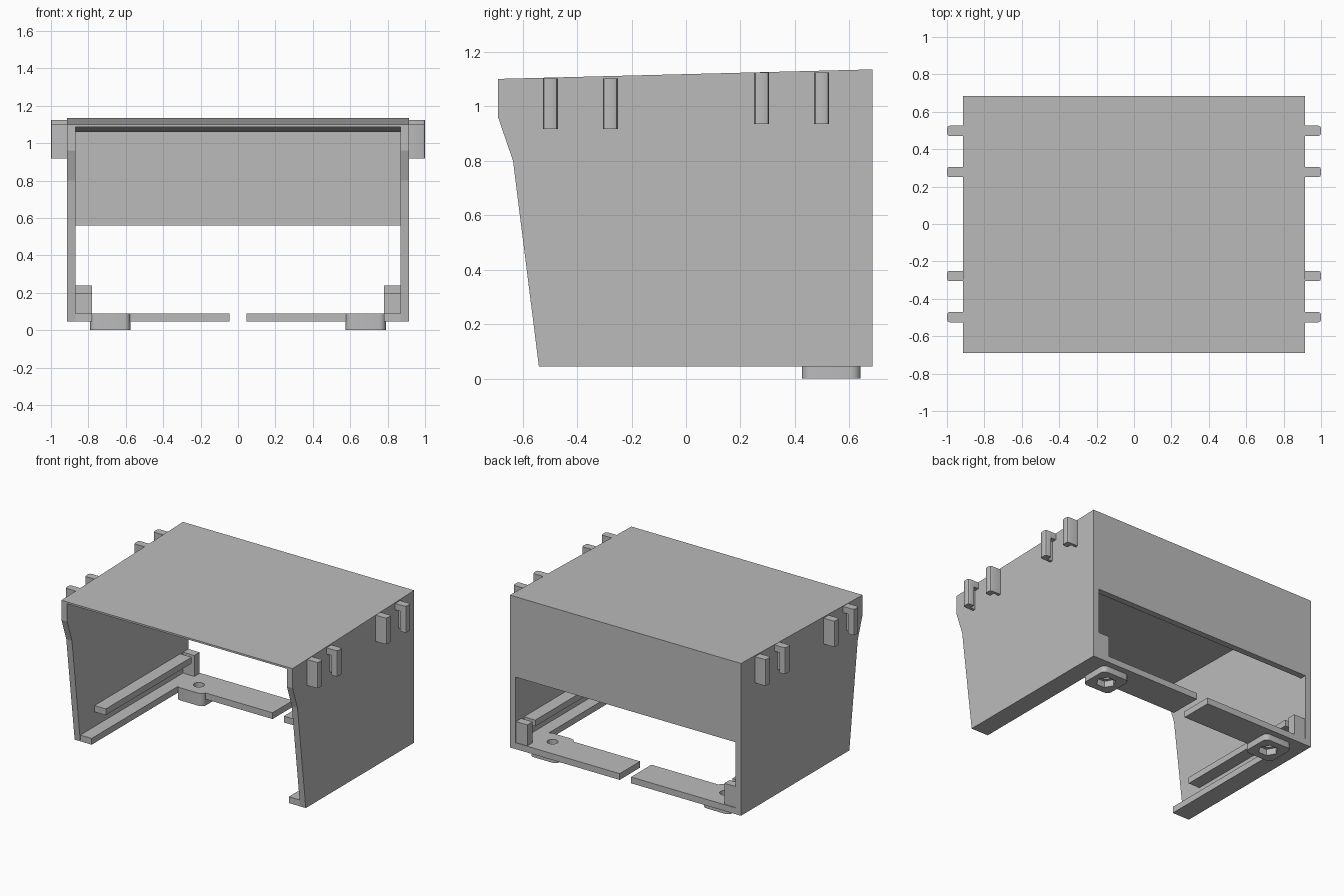
import bpy, bmesh, math
from mathutils import Vector

cube = bpy.data.objects.get("Cube")
if cube:
    bpy.data.objects.remove(cube, do_unlink=True)

grey = bpy.data.materials.new("plain grey")
grey.use_nodes = True
grey.diffuse_color = (0.5, 0.5, 0.5, 1)
grey.node_tree.nodes["Principled BSDF"].inputs["Base Color"].default_value = (0.5, 0.5, 0.5, 1)


def prism(name, profile, axis, lo, hi):
    """Extrude a flat outline along one axis; the outline uses the other two axes in order."""
    bm = bmesh.new()
    verts = []
    for point in profile:
        co = list(point)
        co.insert("xyz".index(axis), lo)
        verts.append(bm.verts.new(co))
    face = bm.faces.new(verts)
    new = bmesh.ops.extrude_face_region(bm, geom=[face])["geom"]
    shift = Vector([hi - lo if a == axis else 0 for a in "xyz"])
    bmesh.ops.translate(bm, vec=shift, verts=[g for g in new if isinstance(g, bmesh.types.BMVert)])
    bmesh.ops.recalc_face_normals(bm, faces=bm.faces)
    mesh = bpy.data.meshes.new(name)
    bm.to_mesh(mesh)
    bm.free()
    mesh.materials.append(grey)
    ob = bpy.data.objects.new(name, mesh)
    bpy.context.collection.objects.link(ob)
    return ob


def box(name, x, y, z):
    return prism(name, [(x[0], y[0]), (x[1], y[0]), (x[1], y[1]), (x[0], y[1])], "z", *z)


def ngon(cx, cy, r, n):
    return [(cx + r * math.cos(math.tau * i / n), cy + r * math.sin(math.tau * i / n)) for i in range(n)]


def rounded_square(cx, cy, half, r, steps=5):
    pts = []
    for q, (sx, sy) in enumerate([(1, 1), (-1, 1), (-1, -1), (1, -1)]):
        for i in range(steps + 1):
            a = (q + i / steps) * math.pi / 2
            pts.append((cx + sx * (half - r) + r * math.cos(a), cy + sy * (half - r) + r * math.sin(a)))
    return pts


def apply(ob, mod):
    bpy.context.view_layer.objects.active = ob
    bpy.ops.object.modifier_apply(modifier=mod.name)


def combine(ob, other, operation):
    mod = ob.modifiers.new("combine", "BOOLEAN")
    mod.operation, mod.object, mod.solver = operation, other, "EXACT"
    apply(ob, mod)
    bpy.data.objects.remove(other, do_unlink=True)


def mirror(ob):
    mod = ob.modifiers.new("mirror", "MIRROR")
    mod.use_mirror_merge = False
    apply(ob, mod)


OUT, IN, BACK = 0.915, 0.87, 0.685

# Side walls with a kinked front edge
mirror(prism("side_wall", [(-0.54, 0.045), (BACK, 0.045), (BACK, 1.135), (-0.69, 1.10),
                           (-0.69, 0.96), (-0.635, 0.80)], "x", IN, OUT))

# Wedge roof and back panel
prism("roof", [(-0.69, 1.10), (BACK, 1.135), (BACK, 1.063), (-0.69, 1.087)], "x", -IN, IN)
box("back_panel", (-IN, IN), (0.64, BACK), (0.56, 1.063))

# Floor ledge with rear bar, foot boss, nut pocket and screw hole
floor = prism("floor_ledge", [(IN, -0.54), (IN, BACK), (0.045, BACK), (0.045, 0.455),
                              (0.78, 0.455), (0.78, -0.54)], "z", 0.045, 0.09)
fx, fy = 0.683, 0.533
combine(floor, prism("foot", rounded_square(fx, fy, 0.1075, 0.035), "z", 0, 0.09), "UNION")
combine(floor, prism("nut_cutter", ngon(fx, fy, 0.065, 6), "z", -0.05, 0.045), "DIFFERENCE")
combine(floor, prism("screw_cutter", ngon(fx, fy, 0.036, 24), "z", -0.05, 0.15), "DIFFERENCE")
mirror(floor)

# Slide rails and rear stop posts
mirror(box("slide_rail", (0.78, IN), (-0.38, 0.59), (0.195, 0.24)))
mirror(box("stop_post", (0.78, IN), (0.62, 0.68), (0.09, 0.24)))

# Paired side hooks, each slotted from below on the side facing its partner
for label, mid, low, high in [("front", -0.388, 0.917, 1.102), ("rear", 0.388, 0.935, 1.123)]:
    for side in (-1, 1):
        y = mid + side * 0.11
        ya, yb = y - 0.0275, y + 0.0275
        r = 0.014
        outline = [(OUT, ya), (1 - r, ya), (1 - r * 0.3, ya + r * 0.3), (1, ya + r),
                   (1, yb - r), (1 - r * 0.3, yb - r * 0.3), (1 - r, yb), (OUT, yb)]
        hook = prism(f"{label}_hook", outline, "z", low, high)
        inner = y - side * 0.0275
        ends = sorted((inner - side * 0.02, inner + side * 0.035))
        combine(hook, box("slot_cutter", (OUT - 0.02, 0.955), ends, (low - 0.05, high - 0.045)), "DIFFERENCE")
        mirror(hook)

# Smooth rounded corners, keep edges sharp
for ob in bpy.context.collection.objects:
    if ob.type == "MESH" and ob.name.startswith(("floor_ledge", "front_hook", "rear_hook")):
        bpy.ops.object.select_all(action="DESELECT")
        ob.select_set(True)
        bpy.context.view_layer.objects.active = ob
        bpy.ops.object.shade_smooth_by_angle(angle=math.radians(32))
